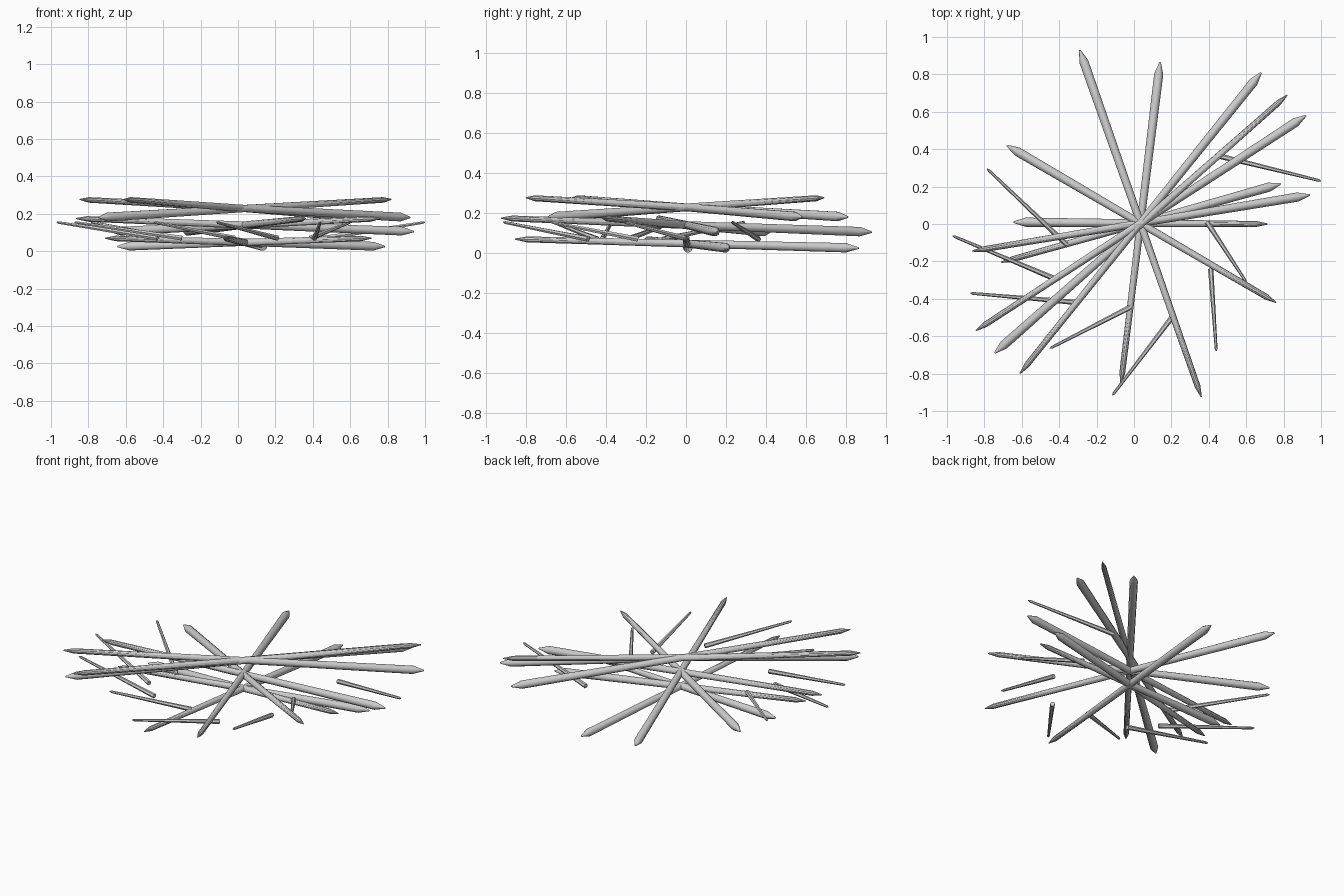
import bpy, bmesh, math
from mathutils import Vector

if "Cube" in bpy.data.objects:
    bpy.data.objects.remove(bpy.data.objects["Cube"])


def stick(name, a, b, rings, sides):
    """Tapered stick from a to b; rings = (distance from a, or from b if negative / 'end', radius)."""
    a, b = Vector(a), Vector(b)
    axis = b - a
    length = axis.length
    rot = axis.to_track_quat('Z', 'Y')
    bm = bmesh.new()
    loops = []
    for from_end, dist, r in rings:
        z = length - dist if from_end else dist
        loops.append([bm.verts.new(a + rot @ Vector((
            r * math.cos(2 * math.pi * i / sides),
            r * math.sin(2 * math.pi * i / sides), z))) for i in range(sides)])
    for lo, hi in zip(loops, loops[1:]):
        for i in range(sides):
            j = (i + 1) % sides
            bm.faces.new((lo[i], lo[j], hi[j], hi[i]))
    bm.faces.new(loops[0][::-1])
    bm.faces.new(loops[-1])
    mesh = bpy.data.meshes.new(name)
    bm.to_mesh(mesh)
    bm.free()
    obj = bpy.data.objects.new(name, mesh)
    bpy.context.collection.objects.link(obj)
    bpy.ops.object.select_all(action='DESELECT')
    obj.select_set(True)
    bpy.context.view_layer.objects.active = obj
    bpy.ops.object.shade_smooth_by_angle(angle=math.radians(35))
    return obj


# Three stacked layers of crossing logs: (low z, high z), then thick end xy, thin end xy
layers = [
    ("bottom_log", 0.025, 0.07, [((0.14, 0.865), (-0.07, -0.855)),
                                 ((-0.645, 0.01), (0.715, 0.0)),
                                 ((0.785, 0.215), (-0.71, -0.205))]),
    ("middle_log", 0.105, 0.175, [((-0.29, 0.93), (0.36, -0.925)),
                                  ((0.94, 0.155), (-0.865, -0.145)),
                                  ((-0.68, 0.42), (0.76, -0.42))]),
    ("top_log", 0.18, 0.277, [((0.68, 0.81), (-0.61, -0.80)),
                              ((-0.745, -0.69), (0.82, 0.69)),
                              ((0.92, 0.58), (-0.845, -0.57))]),
]
log_rings = [(False, 0, 0.004), (False, 0.065, 0.0245),
             (True, 0.06, 0.0155), (True, 0, 0.003)]
for name, low, high, logs in layers:
    for n, (thick, thin) in enumerate(logs, 1):
        stick(f"{name}_{n}", (*thick, low), (*thin, high), log_rings, 10)

# Kindling leaning up and outward around the pile: inner xy, outer xy
twigs = [((0.46, 0.362), (1.0, 0.23)),
         ((0.39, 0.01), (0.60, -0.31)),
         ((0.41, -0.24), (0.44, -0.68)),
         ((0.21, -0.49), (-0.115, -0.915)),
         ((-0.02, -0.445), (-0.45, -0.665)),
         ((-0.30, -0.42), (-0.875, -0.37)),
         ((-0.43, -0.29), (-0.97, -0.063)),
         ((-0.36, -0.11), (-0.785, 0.295))]
twig_rings = [(False, 0, 0.0145), (True, 0.012, 0.0075), (True, 0, 0.002)]
for n, (inner, outer) in enumerate(twigs, 1):
    stick(f"twig_{n}", (*inner, 0.07), (*outer, 0.155), twig_rings, 6)
